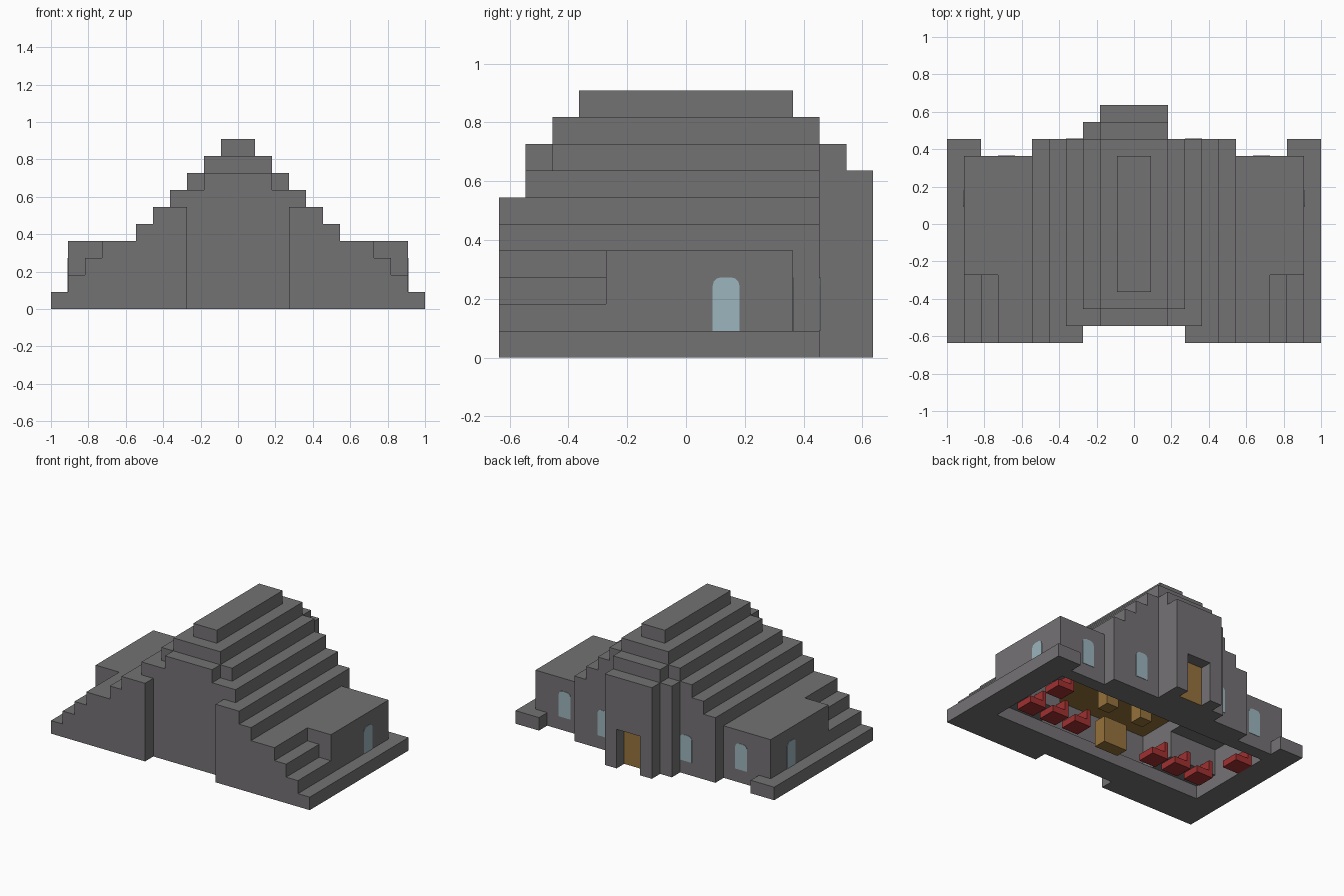
import bpy
import bmesh
import math
from mathutils import Vector

cube = bpy.data.objects.get("Cube")
if cube:
    bpy.data.objects.remove(cube, do_unlink=True)

U = 1 / 11  # one building block


def material(name, rgb):
    m = bpy.data.materials.new(name)
    m.use_nodes = True
    m.diffuse_color = (*rgb, 1)
    m.node_tree.nodes["Principled BSDF"].inputs["Base Color"].default_value = (*rgb, 1)
    return m


STONE = material("grey stone", (0.175, 0.168, 0.175))
GLASS = material("pale blue glass", (0.33, 0.46, 0.51))
WOOD = material("brown wood", (0.30, 0.17, 0.045))
RED = material("red cloth", (0.35, 0.03, 0.03))


def prism(name, outline, axis, lo, hi, mat):
    """Extrude a 2D outline (in blocks) along an axis from lo to hi."""
    bm = bmesh.new()

    def place(a, b, c):
        return {"x": (c, a, b), "y": (a, c, b), "z": (a, b, c)}[axis]

    verts = [bm.verts.new(Vector(place(a, b, lo)) * U) for a, b in outline]
    face = bm.faces.new(verts)
    new = bmesh.ops.extrude_face_region(bm, geom=[face])["geom"]
    shift = Vector(place(0, 0, hi - lo)) * U
    bmesh.ops.translate(bm, vec=shift, verts=[v for v in new if isinstance(v, bmesh.types.BMVert)])
    bmesh.ops.recalc_face_normals(bm, faces=bm.faces)
    mesh = bpy.data.meshes.new(name)
    bm.to_mesh(mesh)
    bm.free()
    mesh.materials.append(mat)
    ob = bpy.data.objects.new(name, mesh)
    bpy.context.collection.objects.link(ob)
    return ob


def box(name, x, y, z, mat=STONE):
    outline = [(x[0], y[0]), (x[1], y[0]), (x[1], y[1]), (x[0], y[1])]
    return prism(name, outline, "z", z[0], z[1], mat)


def flip(outline, s):
    return [(s * a, b) for a, b in outline]


def span(a, b, s):
    return (min(s * a, s * b), max(s * a, s * b))


def carve(ob, cutters):
    for c in cutters:
        mod = ob.modifiers.new("carve", "BOOLEAN")
        mod.operation = "DIFFERENCE"
        mod.solver = "EXACT"
        mod.object = c
        bpy.context.view_layer.objects.active = ob
        bpy.ops.object.modifier_apply(modifier=mod.name)


# Cutters for the hollow inside
floor_hole = box("floor_hole", (-9, 9), (-4, 3), (-1, 1))
wing_room = box("wing_room", (-9, 9), (-2, 3), (0.5, 3))
hall_room = box("hall_room", (-5, 5), (-5, 4), (1, 4))
front_notch = box("front_notch", (-3, 3), (-8, -6), (-1, 8))
porch_cut = box("porch_cut", (-1, 1), (6, 8), (-1, 3))
cutters = [floor_hole, wing_room, hall_room, front_notch, porch_cut]
for c in cutters:
    c.hide_render = True

# Stepped main hall
half = [(6, 0), (6, 5), (5, 5), (5, 6)]
hall = prism("main_hall", half + flip(half[::-1], -1), "y", -7, 5, STONE)
carve(hall, [front_notch, floor_hole, wing_room, hall_room])

# Roof tiers above the hall
for i, (w, y0, y1) in enumerate([(4, -6, 5), (3, -5, 5), (2, -5, 5), (1, -4, 4)]):
    box(f"roof_tier_{i + 1}", (-w, w), (y0, y1), (6 + i, 7 + i))
box("front_ledge", (-2, 2), (-6, -5), (7, 8))

# Rear entrance
box("porch_upper", (-2, 2), (5, 6), (0, 8))
porch = box("porch", (-2, 2), (6, 7), (0, 7))
carve(porch, [porch_cut])
box("porch_buttress", (-3, -2), (5, 6), (0, 7))
box("door", (-1, 1), (6, 6.08), (0, 3), WOOD)
box("inner_door", (-1, 1), (3.92, 4), (1, 3), WOOD)

# Arched window outline
R = 0.3
arch = [(0, 1), (1, 1)]
for cx, start in ((1 - R, 0), (R, 90)):
    for step in range(4):
        t = math.radians(start + 30 * step)
        arch.append((cx + R * math.cos(t), 3 - R + R * math.sin(t)))


def window(name, axis, offset, lo, hi):
    prism(name, [(a + offset, b) for a, b in arch], axis, lo - 0.03, hi + 0.03, GLASS)


# Both side wings
plinth_plan = [(6, -7), (11, -7), (11, 5), (9, 5), (9, 4), (6, 4)]
stair_side = [(6, 1), (10, 1), (10, 2), (9, 2), (9, 3), (8, 3), (8, 4), (6, 4)]
for s, side in ((1, "left"), (-1, "right")):
    plinth = prism(f"{side}_plinth", flip(plinth_plan, s), "z", 0, 1, STONE)
    carve(plinth, [floor_hole])
    wing = box(f"{side}_wing", span(6, 10, s), (-3, 4), (1, 4))
    carve(wing, [wing_room])
    prism(f"{side}_stairs", flip(stair_side, s), "y", -7, -3, STONE)
    end = span(9, 10, s)
    window(f"{side}_end_window", "x", 1, *end)
    window(f"{side}_wing_window", "y", span(7, 8, s)[0], 3, 4)
    window(f"{side}_hall_window", "y", span(3, 4, s)[0], 4, 5)

# Red benches: seat plus backrest
seats = [(x, -2.5) for x in (7, 5, 3, -4, -6, -8)] + [(7, 0.5), (-9, 0.5)]
for i, (x, y) in enumerate(seats):
    box(f"bench_seat_{i + 1}", (x, x + 1.4), (y, y + 1.4), (0, 0.5), RED)
    box(f"bench_back_{i + 1}", (x, x + 0.3), (y, y + 1.4), (0.5, 1.3), RED)

# Wooden ceiling, posts and table
box("hall_ceiling", (-5, 5), (-5, 4), (3.9, 4), WOOD)
for s, side in ((1, "left"), (-1, "right")):
    box(f"{side}_post", span(1, 2, s), (-1.5, -0.5), (2, 3.9), WOOD)
box("table", (-1, 1), (-3, -2), (0, 2), WOOD)

for c in cutters:
    bpy.data.objects.remove(c, do_unlink=True)
